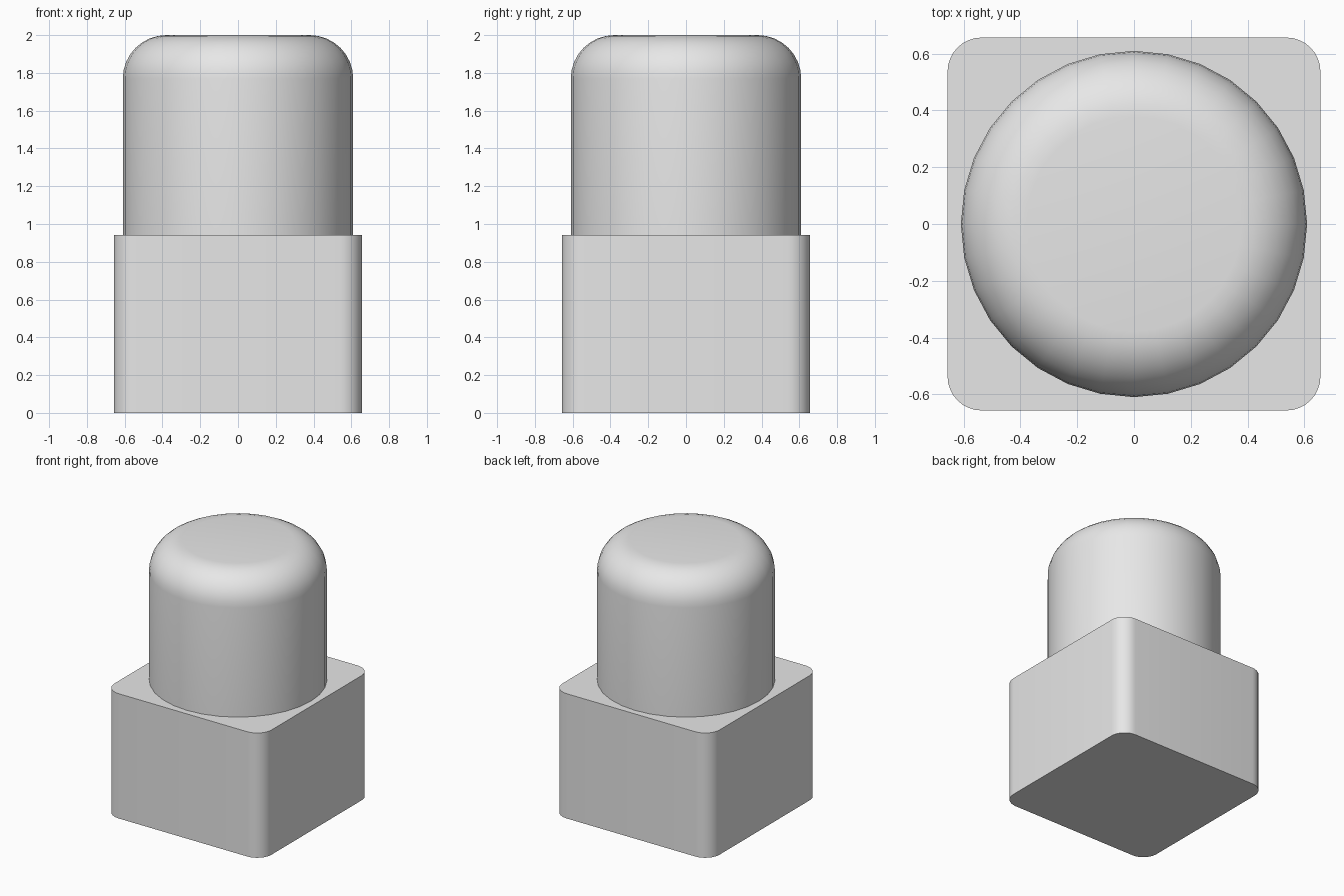
import bpy
import bmesh
from math import radians

cube = bpy.data.objects.get("Cube")
if cube:
    bpy.data.objects.remove(cube, do_unlink=True)

# One plain grey for the whole model
grey = bpy.data.materials.new("light_grey")
grey.use_nodes = True
colour = (0.8, 0.8, 0.8, 1)
grey.diffuse_color = colour
grey.node_tree.nodes["Principled BSDF"].inputs["Base Color"].default_value = colour

HALF, BASE_TOP, TOP = 0.657, 0.943, 2.0
RADIUS, ROUNDING, CORNER = 0.61, 0.23, 0.12


def finish(name, bm):
    """Turn a bmesh into a smooth-shaded object with sharp edges kept."""
    bmesh.ops.recalc_face_normals(bm, faces=bm.faces)
    mesh = bpy.data.meshes.new(name)
    bm.to_mesh(mesh)
    bm.free()
    mesh.materials.append(grey)
    obj = bpy.data.objects.new(name, mesh)
    bpy.context.collection.objects.link(obj)
    bpy.ops.object.select_all(action="DESELECT")
    obj.select_set(True)
    bpy.context.view_layer.objects.active = obj
    bpy.ops.object.shade_smooth_by_angle(angle=radians(35))
    return obj


# Square base with rounded upright corners
bm = bmesh.new()
bmesh.ops.create_cube(bm, size=1)
for v in bm.verts:
    v.co.x *= 2 * HALF
    v.co.y *= 2 * HALF
    v.co.z = (v.co.z + 0.5) * BASE_TOP
upright = [e for e in bm.edges if abs(e.verts[0].co.z - e.verts[1].co.z) > 0.5]
bmesh.ops.bevel(bm, geom=upright, offset=CORNER, segments=8, profile=0.5, affect="EDGES")
finish("square_base", bm)

# Round post with a softly rounded top rim
bm = bmesh.new()
bmesh.ops.create_cone(bm, cap_ends=True, segments=32, radius1=RADIUS,
                      radius2=RADIUS, depth=TOP - BASE_TOP)
bmesh.ops.translate(bm, verts=bm.verts, vec=(0, 0, (TOP + BASE_TOP) / 2))
rim = [e for e in bm.edges if all(v.co.z > TOP - 0.01 for v in e.verts)]
bmesh.ops.bevel(bm, geom=rim, offset=ROUNDING, segments=8, profile=0.5, affect="EDGES")
finish("round_post", bm)
